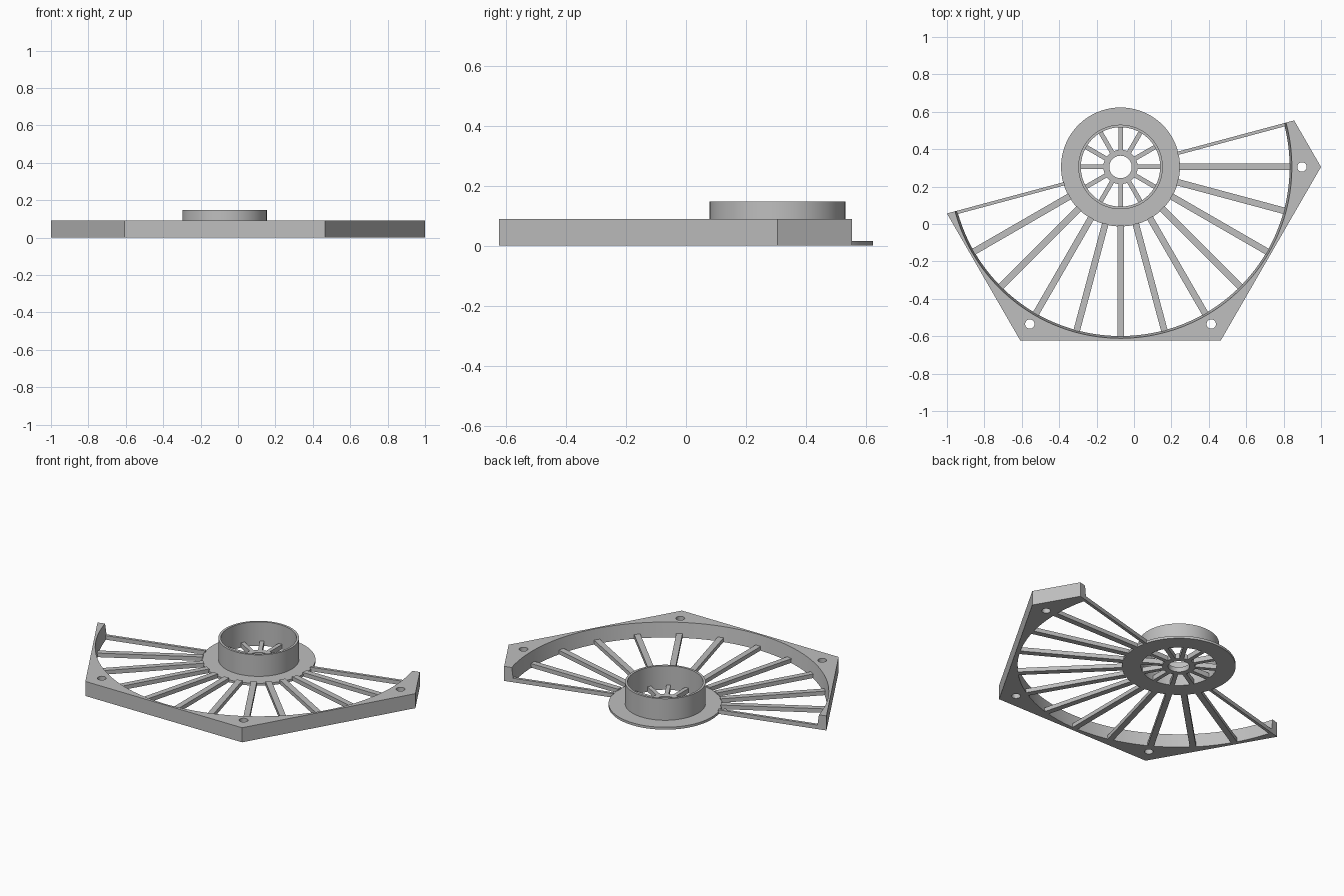
import bpy, bmesh, math

if "Cube" in bpy.data.objects:
    bpy.data.objects.remove(bpy.data.objects["Cube"])

CX, CY = -0.072, 0.305      # centre of the hub
HEX_R = 1.0718              # corner radius of the hexagonal frame
A0, A1 = -165, 15           # angular span of the frame, degrees

grey = bpy.data.materials.new("light grey")
grey.diffuse_color = (0.52, 0.52, 0.52, 1)
grey.use_nodes = True
grey.node_tree.nodes["Principled BSDF"].inputs["Base Color"].default_value = grey.diffuse_color


def add_object(name, bm, smooth=False):
    bmesh.ops.recalc_face_normals(bm, faces=bm.faces)
    mesh = bpy.data.meshes.new(name)
    bm.to_mesh(mesh)
    bm.free()
    mesh.materials.append(grey)
    ob = bpy.data.objects.new(name, mesh)
    ob.location = (CX, CY, 0)
    bpy.context.collection.objects.link(ob)
    if smooth:
        shade(ob)
    return ob


def shade(ob):
    bpy.ops.object.select_all(action='DESELECT')
    ob.select_set(True)
    bpy.context.view_layer.objects.active = ob
    bpy.ops.object.shade_smooth_by_angle(angle=math.radians(25))


def sweep(name, sections, closed):
    """Join (angle, [(radius, z), ...]) sections into a solid."""
    bm = bmesh.new()
    rows = [[bm.verts.new((r * math.cos(a), r * math.sin(a), z)) for r, z in prof]
            for a, prof in sections]
    n = len(rows[0])
    pairs = list(zip(rows, rows[1:]))
    if closed:
        pairs.append((rows[-1], rows[0]))
    else:
        bm.faces.new(rows[0])
        bm.faces.new(rows[-1])
    for p, q in pairs:
        for i in range(n):
            j = (i + 1) % n
            bm.faces.new((p[i], p[j], q[j], q[i]))
    return add_object(name, bm, True)


def ring(name, r_in, r_out, z0, z1, seg=96):
    prof = [(r_in, z0), (r_out, z0), (r_out, z1), (r_in, z1)]
    return sweep(name, [(2 * math.pi * i / seg, prof) for i in range(seg)], True)


def spoke(name, angle, r0, r1, lo, hi, height):
    """Radial bar, spanning lo..hi sideways from its ray."""
    bm = bmesh.new()
    c, s = math.cos(math.radians(angle)), math.sin(math.radians(angle))
    base = [bm.verts.new((r * c - t * s, r * s + t * c, 0))
            for r, t in ((r0, lo), (r1, lo), (r1, hi), (r0, hi))]
    face = bm.faces.new(base)
    ext = bmesh.ops.extrude_face_region(bm, geom=[face], use_keep_orig=True)
    for v in ext["geom"]:
        if isinstance(v, bmesh.types.BMVert):
            v.co.z = height
    return add_object(name, bm)


# Outer frame: hexagonal outside, slightly flared round inside
sections = []
for i in range(121):
    deg = A0 + (A1 - A0) * i / 120
    r = HEX_R * math.cos(math.radians(30)) / math.cos(math.radians(deg % 60 - 30))
    sections.append((math.radians(deg), [(0.904, 0), (r, 0), (r, 0.09), (0.916, 0.09)]))
frame = sweep("outer_frame", sections, False)

# Screw holes near the frame corners
bm = bmesh.new()
for deg in (0, -60, -120):
    a = math.radians(deg)
    res = bmesh.ops.create_cone(bm, cap_ends=True, segments=32, radius1=0.025,
                                radius2=0.025, depth=0.4)
    bmesh.ops.translate(bm, verts=res["verts"],
                        vec=(0.97 * math.cos(a), 0.97 * math.sin(a), 0.05))
cutter = add_object("screw_hole_cutter", bm)
cutter.hide_render = True
cutter.hide_set(True)
mod = frame.modifiers.new("screw_holes", 'BOOLEAN')
mod.operation = 'DIFFERENCE'
mod.solver = 'EXACT'
mod.object = cutter

# Hub: flat flange, tall collar, small centre ring
ring("hub_flange", 0.212, 0.318, 0, 0.015)
ring("hub_collar", 0.212, 0.226, 0, 0.148)
ring("centre_ring", 0.06, 0.092, 0, 0.03, 64)

# Outer spokes; the two end ones are halved along the cut line
for k, deg in enumerate(range(A0, A1 + 1, 15)):
    lo = 0 if deg == A0 else -0.0175
    hi = 0 if deg == A1 else 0.0175
    spoke(f"outer_spoke_{k + 1}", deg, 0.313, 0.91, lo, hi, 0.025)

# Inner spokes
for k in range(12):
    spoke(f"inner_spoke_{k + 1}", 30 * k, 0.088, 0.216, -0.012, 0.012, 0.03)
